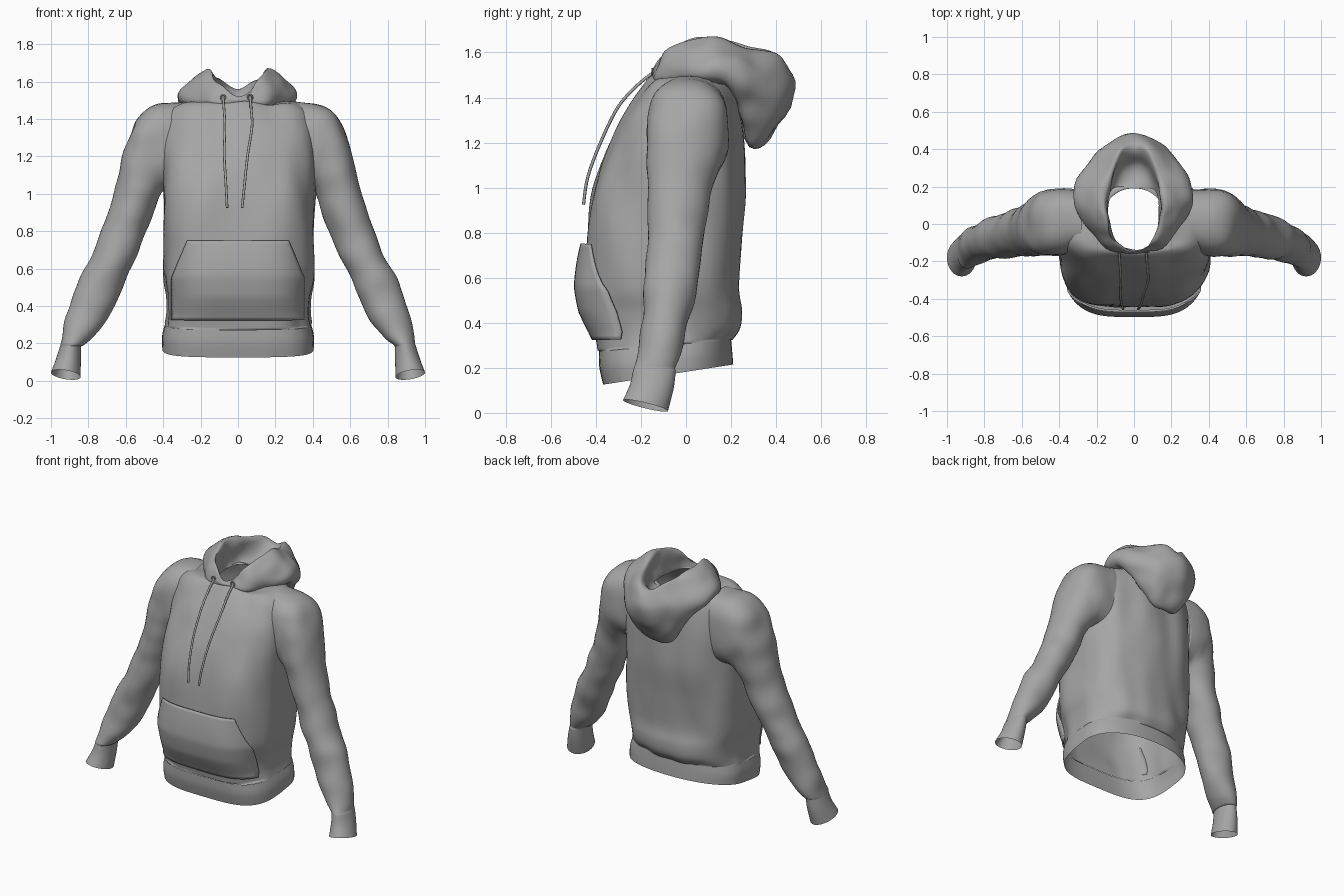
import bpy, bmesh, math
from mathutils import Vector, noise

if "Cube" in bpy.data.objects:
    bpy.data.objects.remove(bpy.data.objects["Cube"])

cloth = bpy.data.materials.new("grey_cloth")
cloth.diffuse_color = (0.38, 0.38, 0.38, 1)
cloth.use_nodes = True
cloth.node_tree.nodes["Principled BSDF"].inputs["Base Color"].default_value = cloth.diffuse_color


def spline(ps, n, cyclic=False):
    """Smooth curve passing through every point, n steps per span."""
    m, out = len(ps), []
    for i in range(m if cyclic else m - 1):
        if cyclic:
            a, b, c, d = (ps[(i + k) % m] for k in (-1, 0, 1, 2))
        else:
            a, b, c, d = (ps[min(max(i + k, 0), m - 1)] for k in (-1, 0, 1, 2))
        for s in range(n):
            t = s / n
            out.append(0.5 * (2 * b + (c - a) * t + (2 * a - 5 * b + 4 * c - d) * t * t
                              + (3 * b - a - 3 * c + d) * t ** 3))
    return out if cyclic else out + [ps[-1].copy()]


def skin(name, rows, wrap_row=False, wrap_col=False, fold=0, scale=(6, 6, 6), cull=None):
    """Quad sheet over a grid of points, with soft cloth folds and an optional cut-away."""
    bm = bmesh.new()
    g = [[bm.verts.new(p) for p in r] for r in rows]
    nr, nc = len(g), len(g[0])
    for i in range(nr if wrap_row else nr - 1):
        for j in range(nc if wrap_col else nc - 1):
            k, l = (i + 1) % nr, (j + 1) % nc
            bm.faces.new((g[i][j], g[i][l], g[k][l], g[k][j]))
    bmesh.ops.remove_doubles(bm, verts=bm.verts[:], dist=1e-5)
    bmesh.ops.recalc_face_normals(bm, faces=bm.faces[:])
    bm.normal_update()
    for v in bm.verts:
        if fold and not v.is_boundary:
            q = Vector(v.co[k] * scale[k] for k in range(3))
            v.co += v.normal * fold * noise.noise(q + Vector((3.3, 1.7, 5.1)))
    if cull:
        gone = [f for f in bm.faces if cull(f.calc_center_median())]
        bmesh.ops.delete(bm, geom=gone, context='FACES')
    me = bpy.data.meshes.new(name)
    bm.to_mesh(me)
    bm.free()
    for p in me.polygons:
        p.use_smooth = True
    me.materials.append(cloth)
    ob = bpy.data.objects.new(name, me)
    bpy.context.collection.objects.link(ob)
    return ob


def loft(rings, n, cyclic=False):
    cols = [spline([r[j] for r in rings], n, cyclic) for j in range(len(rings[0]))]
    return [list(r) for r in zip(*cols)]


# Body sections: height, half width, front y, back y
YC = -0.03
BODY = [(.30, .39, -.385, .20), (.36, .38, -.40, .24), (.45, .382, -.43, .25),
        (.56, .402, -.445, .235), (.75, .408, -.44, .25), (.95, .41, -.42, .27),
        (1.10, .415, -.38, .265), (1.25, .425, -.31, .25), (1.37, .425, -.235, .23),
        (1.44, .40, -.19, .21), (1.48, .31, -.16, .20), (1.488, .18, -.14, .19)]
BAND = [(.17, .405, -.368, .21), (.24, .405, -.385, .205), (.30, .39, -.387, .20)]


def tilt(y, z):
    return z + 0.155 * (y + 0.08) * max(0, 1 - (z - 0.17) / 0.3)


def squareness(z):
    return 3.6 - 1.1 * max(0, min(1, (z - 0.85) / 0.45))


def body_ring(z, w, yf, yb, n=80):
    ring = []
    for i in range(n):
        a = 2 * math.pi * i / n
        c, s = math.cos(a), math.sin(a)
        e = 2 / squareness(z) if s < 0 else 2 / 2.2
        x = w * math.copysign(abs(c) ** e, c)
        y = YC + (YC - yf if s < 0 else yb - YC) * math.copysign(abs(s) ** e, s)
        ring.append(Vector((x, y, tilt(y, z))))
    return ring


def body_at(z):
    for a, b in zip(BODY, BODY[1:]):
        if z <= b[0]:
            break
    t = max(0, min(1, (z - a[0]) / (b[0] - a[0])))
    return [p + (q - p) * t for p, q in zip(a, b)][1:]


def front_y(x, z):
    w, f, _ = body_at(z)
    p = squareness(z)
    return YC + (f - YC) * max(0, 1 - abs(x / w) ** p) ** (1 / p)


def inside_body(c):
    w, f, b = body_at(c.z)
    dy = (c.y - YC) / ((f if c.y < YC else b) - YC)
    return c.z < 1.46 and abs(c.x / w) ** 2.4 + abs(dy) ** 2.4 < 0.8


def inside_sleeve(c):
    return abs(c.x) > .33 and ((c.y - .012) / .14) ** 2 + ((c.z - 1.225) / .175) ** 2 < 1


skin("body", loft([body_ring(*r) for r in BODY], 7), wrap_col=True,
     fold=0.02, scale=(7, 7, 2.5), cull=inside_sleeve)
skin("waistband", loft([body_ring(*r) for r in BAND], 4), wrap_col=True)

# Sleeve sections: underside x z, topside x z, front y, back y
SLEEVE = [(.34, 1.02, .28, 1.495, -.15, .185), (.38, 1.02, .43, 1.478, -.17, .19),
          (.41, 1.01, .535, 1.41, -.17, .18), (.43, .97, .595, 1.26, -.17, .15),
          (.455, .89, .645, 1.08, -.17, .115), (.50, .76, .705, .87, -.17, .085),
          (.56, .63, .77, .70, -.18, .06), (.63, .48, .845, .55, -.185, .04),
          (.70, .33, .905, .39, -.20, 0), (.78, .235, .938, .27, -.22, -.02),
          (.838, .185, .95, .19, -.235, -.045)]
CUFF = [(.838, .185, .95, .19, -.235, -.045), (.84, .11, .972, .12, -.25, -.055),
        (.842, .02, 1.0, .045, -.28, -.08)]


def sleeve_ring(sec, side, n=36):
    x0, z0, x1, z1, yf, yb = sec
    drop = 0.028 * max(0, 1 - z0 / 0.15)
    e = 2 / (2 + 0.6 * max(0, min(1, (z1 - 1.1) / 0.3)))     # squarer at the shoulder
    ring = []
    for i in range(n):
        a = 2 * math.pi * i / n
        c, s = (math.copysign(abs(q) ** e, q) for q in (math.cos(a), math.sin(a)))
        ring.append(Vector((side * ((x0 + x1) / 2 + c * (x1 - x0) / 2),
                            (yf + yb) / 2 + s * (yb - yf) / 2,
                            (z0 + z1) / 2 + c * (z1 - z0) / 2 - s * drop)))
    return ring


for side, word in ((-1, "right"), (1, "left")):
    skin(word + "_sleeve", loft([sleeve_ring(s, side) for s in SLEEVE], 6),
         wrap_col=True, fold=0.012, scale=(6, 6, 8), cull=inside_body)
    skin(word + "_cuff", loft([sleeve_ring(s, side) for s in CUFF], 5), wrap_col=True)

# Hood: stations from throat round to the back;
# each runs neck seam, low outside, outside, shoulder of roll, rim, inner neck
HOOD = [
    [(0, -.15, 1.485), (0, -.155, 1.49), (0, -.16, 1.50), (0, -.155, 1.51), (0, -.148, 1.52), (0, -.14, 1.48)],
    [(.13, -.13, 1.475), (.15, -.125, 1.495), (.16, -.11, 1.53), (.15, -.095, 1.57), (.11, -.085, 1.60), (.10, -.10, 1.48)],
    [(.24, 0, 1.47), (.275, .02, 1.50), (.275, .03, 1.55), (.215, .03, 1.62), (.145, .02, 1.66), (.135, .03, 1.48)],
    [(.25, .14, 1.46), (.30, .17, 1.475), (.315, .18, 1.525), (.26, .17, 1.60), (.16, .12, 1.665), (.135, .11, 1.48)],
    [(.20, .20, 1.46), (.21, .25, 1.36), (.25, .31, 1.42), (.215, .325, 1.53), (.13, .26, 1.625), (.11, .165, 1.48)],
    [(.10, .215, 1.45), (.10, .28, 1.20), (.14, .385, 1.30), (.13, .43, 1.47), (.07, .40, 1.60), (.06, .185, 1.49)],
    [(0, .22, 1.45), (0, .285, 1.18), (0, .395, 1.24), (0, .485, 1.44), (0, .42, 1.56), (0, .19, 1.50)]]
stations = []
for st in HOOD:
    p = [Vector(q) for q in st]
    mid = p[4].lerp(p[5], 0.5)
    mid.z -= 0.2 * (p[4] - p[5]).xy.length      # sag of the lining
    p.insert(5, mid)
    stations.append(spline(p, 5))
mirrored = [[Vector((-q.x, q.y, q.z)) for q in s] for s in stations[5:0:-1]]
skin("hood", loft(stations + mirrored, 7, True), wrap_row=True,
     fold=0.02, scale=(8, 8, 9))

# Front pouch pocket with slanted hand openings
rows = []
for j in range(25):
    v = j / 24
    z = 0.325 + 0.425 * v
    half = 0.355 - 0.085 * max(0, (v - 0.52) / 0.48)
    row = []
    for i in range(41):
        u = i / 20 - 1
        puff = 0.012 + 0.036 * (1 - u ** 4) * math.sin(math.pi * (0.06 + 0.86 * v)) ** 0.8
        row.append(Vector((u * half, front_y(u * half, z) - puff, z)))
    rows.append(row)
pocket = skin("front_pocket", rows)
rim = pocket.modifiers.new("edge", "SOLIDIFY")
rim.thickness, rim.offset = 0.01, 0


def tube(name, pts, r, cyclic=False):
    """Round cord along a smooth path."""
    path = spline([Vector(p) for p in pts], 6, cyclic)
    m, rings = len(path), []
    for i, p in enumerate(path):
        if cyclic:
            t = path[(i + 1) % m] - path[i - 1]
        else:
            t = path[min(i + 1, m - 1)] - path[max(i - 1, 0)]
        t.normalize()
        a = t.cross(Vector((0, 1, 0)) if cyclic else Vector((1, 0.02, 0.03))).normalized()
        b = t.cross(a)
        rings.append([p + r * (a * math.cos(k * math.pi / 4) + b * math.sin(k * math.pi / 4))
                      for k in range(8)])
    skin(name, rings, wrap_row=cyclic, wrap_col=True)


# Drawcords and their eyelets
for word, xt, xb in (("right", -.08, -.058), ("left", .065, .022)):
    tube(word + "_drawcord",
         [(xt, -.14, 1.515), (xt + .005, -.215, 1.455), (xt + .01, -.30, 1.36),
          (xt * .7 + xb * .3, -.375, 1.21), (xt * .3 + xb * .7, -.435, 1.05),
          (xb, -.455, .925)], 0.007)
    tube(word + "_eyelet",
         [(xt + .013 * math.cos(k * math.pi / 4), -.15, 1.515 + .013 * math.sin(k * math.pi / 4))
          for k in range(8)], 0.004, True)
